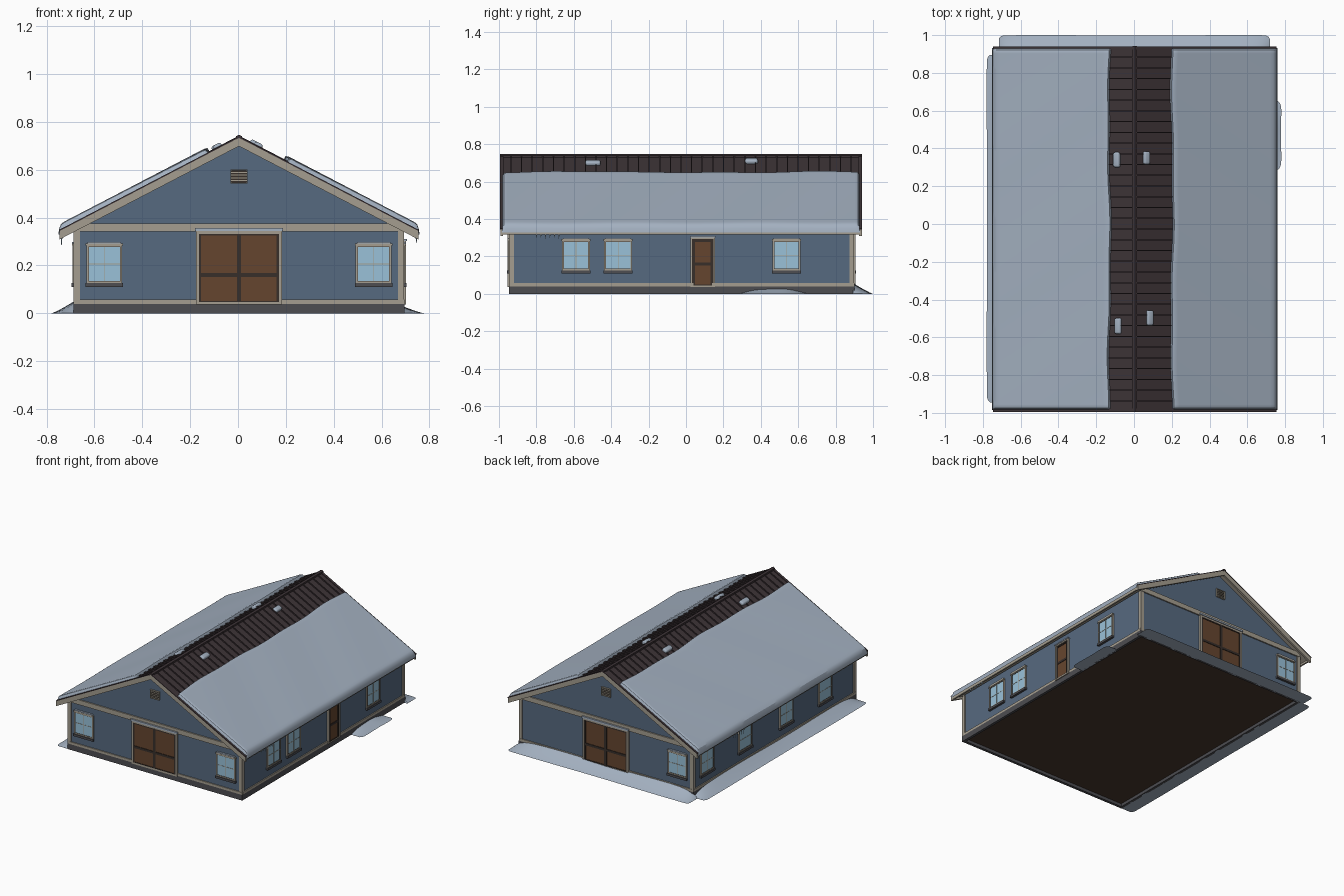
import bpy, bmesh, random
from math import sin, cos, pi, sqrt
from mathutils import Matrix, Vector

if "Cube" in bpy.data.objects:
    bpy.data.objects.remove(bpy.data.objects["Cube"])

random.seed(4)
XH, Y0, Y1 = 0.685, -0.94, 0.893          # wall extents
RH, RY0, RY1 = 0.75, -0.993, 0.94         # roof extents
SHIFT = Vector((0.004, 0, 0))
def roof_z(x): return 0.735 - 0.52 * abs(x)

def mat(name, hexa):
    m = bpy.data.materials.new(name)
    lin = [(int(hexa[i:i + 2], 16) / 255) ** 2.2 for i in (0, 2, 4)]
    m.diffuse_color = (*lin, 1)
    m.use_nodes = True
    m.node_tree.nodes["Principled BSDF"].inputs["Base Color"].default_value = m.diffuse_color
    return m

BLUE, TRIM = mat("blue_siding", "57697f"), mat("trim", "a39c8e")
DARK, ROOF = mat("dark_frame", "3a322e"), mat("roof_metal", "40373a")
BROWN, GLASS = mat("brown_wood", "654732"), mat("glass", "98c0d8")
STONE, SNOW = mat("stone", "4e4e52"), mat("snow", "a2afbf")
FLOOR, ICE = mat("floor", "4a3a30"), mat("ice", "a8c4d8")

parts = {}
def part(name, m):
    if name not in parts:
        parts[name] = (bmesh.new(), m)
    return parts[name][0]

def box(name, m, a, b):
    bm = part(name, m)
    c = [(p + q) / 2 for p, q in zip(a, b)]
    s = [abs(q - p) for p, q in zip(a, b)]
    bmesh.ops.create_cube(bm, size=1, matrix=Matrix.Translation(c) @ Matrix.Diagonal((*s, 1)))

def loft(name, m, rings):
    bm = part(name, m)
    vs = [[bm.verts.new(p) for p in r] for r in rings]
    n = len(vs[0])
    for a, b in zip(vs, vs[1:]):
        for i in range(n):
            bm.faces.new((a[i], a[(i + 1) % n], b[(i + 1) % n], b[i]))
    bm.faces.new(vs[0])
    bm.faces.new(vs[-1][::-1])

def prism(name, m, pts, y0, y1):
    loft(name, m, [[(x, y, z) for x, z in pts] for y in (y0, y1)])

def chevron(name, m, xh, t0, t1, y0, y1):
    top = [(x, roof_z(x) - t0) for x in (-xh, 0, xh)]
    low = [(x, roof_z(x) - t1) for x in (xh, 0, -xh)]
    prism(name, m, top + low, y0, y1)

# wall frames: u along the wall, n outward, z up
WALL = {"front": lambda u, n, z: (u, Y0 - n, z), "back": lambda u, n, z: (u, Y1 + n, z),
        "right": lambda u, n, z: (XH + n, u, z), "left": lambda u, n, z: (-XH - n, u, z)}

def wbox(name, m, w, u0, u1, z0, z1, n, n0=-0.004):
    box(name, m, WALL[w](u0, n0, z0), WALL[w](u1, n, z1))

def frame(name, m, w, u, hw, z0, z1, t, n):
    wbox(name, m, w, u - hw, u - hw + t, z0, z1, n)
    wbox(name, m, w, u + hw - t, u + hw, z0, z1, n)
    wbox(name, m, w, u - hw + t, u + hw - t, z1 - t, z1, n)
    wbox(name, m, w, u - hw + t, u + hw - t, z0, z0 + t, n)

def window(w, u):
    frame("window_trim", TRIM, w, u, 0.075, 0.126, 0.287, 0.008, 0.010)
    frame("window_frame", DARK, w, u, 0.068, 0.132, 0.280, 0.003, 0.009)
    wbox("window_glass", GLASS, w, u - 0.066, u + 0.066, 0.134, 0.278, 0.007)
    wbox("window_muntin", TRIM, w, u - 0.0015, u + 0.0015, 0.134, 0.278, 0.0085)
    wbox("window_muntin", TRIM, w, u - 0.066, u + 0.066, 0.205, 0.208, 0.0085)
    wbox("window_sill", STONE, w, u - 0.078, u + 0.078, 0.110, 0.126, 0.016)
    wbox("window_head", TRIM, w, u - 0.078, u + 0.078, 0.283, 0.293, 0.014)
    wbox("window_snow_cap", SNOW, w, u - 0.070, u + 0.070, 0.293, 0.299, 0.013)

def barn_door(w):
    frame("barn_door_trim", TRIM, w, 0, 0.180, 0.036, 0.344, 0.012, 0.014)
    wbox("barn_door_panel", BROWN, w, -0.168, 0.168, 0.042, 0.334, 0.010)
    for s in (-1, 1):
        frame("barn_door_rails", DARK, w, s * 0.0835, 0.0835, 0.043, 0.334, 0.009, 0.014)
        wbox("barn_door_rails", DARK, w, s * 0.009, s * 0.158, 0.152, 0.168, 0.014)
    wbox("barn_door_snow_cap", SNOW, w, -0.184, 0.184, 0.344, 0.356, 0.020)

# hollow foundation ring, raised floor and walls
for w in WALL:
    a, b = (-XH - 0.007, XH + 0.007) if w in ("front", "back") else (Y0, Y1)
    wbox("foundation", STONE, w, a, b, 0, 0.040, 0.007, -0.012)
box("floor", FLOOR, (-XH, Y0, 0.022), (XH, Y1, 0.038))
prism("walls", BLUE, [(-XH, 0.034), (XH, 0.034), (XH, 0.352), (0, 0.709), (-XH, 0.352)], Y0, Y1)

# base trim, corner boards and gable bands
for w in WALL:
    a, b = (-XH, XH) if w in ("front", "back") else (Y0, Y1)
    wbox("base_trim", TRIM, w, a, b, 0.040, 0.057, 0.007)
    for c, s in ((a, 1), (b, -1)):
        wbox("corner_boards", TRIM, w, c - s * 0.006, c + s * 0.020, 0.040, 0.345, 0.006)
for w in ("front", "back"):
    wbox("gable_band", TRIM, w, -XH, XH, 0.342, 0.376, 0.009)
    barn_door(w)
    # louvred vent
    frame("vent_frame", TRIM, w, 0, 0.036, 0.542, 0.602, 0.005, 0.012)
    wbox("vent_back", DARK, w, -0.032, 0.032, 0.546, 0.598, 0.004)
    for k in range(4):
        wbox("vent_slats", TRIM, w, -0.032, 0.032, 0.553 + k * 0.0115, 0.557 + k * 0.0115, 0.009)

# windows
for w, us in {"front": (-0.563, 0.563), "back": (-0.565,), "right": (-0.588, -0.363, 0.537),
              "left": (0.74, 0.31, -0.155, -0.595)}.items():
    for u in us:
        window(w, u)

# side entry door
D = 0.09
frame("side_door_trim", TRIM, "right", D, 0.066, 0.036, 0.302, 0.009, 0.014)
wbox("side_door_frame", DARK, "right", D - 0.057, D + 0.057, 0.040, 0.294, 0.006)
wbox("side_door", BROWN, "right", D - 0.050, D + 0.050, 0.042, 0.286, 0.009)
frame("side_door_rails", DARK, "right", D, 0.050, 0.042, 0.286, 0.008, 0.012)
wbox("side_door_rails", DARK, "right", D - 0.042, D + 0.042, 0.152, 0.168, 0.012)
wbox("side_door_snow_cap", SNOW, "right", D - 0.068, D + 0.068, 0.302, 0.310, 0.018)

# roof layers, barge boards, fascia, ribs and ridge cap
chevron("roof_sheet", ROOF, RH, 0, 0.010, RY0 + 0.010, RY1 - 0.010)
chevron("soffit", TRIM, RH - 0.006, 0.010, 0.020, RY0 + 0.010, RY1 - 0.010)
for y0, y1 in ((RY0, RY0 + 0.015), (RY1 - 0.015, RY1)):
    chevron("barge_boards", TRIM, RH, 0.001, 0.036, y0, y1)
    chevron("roof_edge_trim", ROOF, RH + 0.001, -0.005, 0.001, y0 - 0.002, y1 + 0.001)
for s in (-1, 1):
    box("eave_fascia", TRIM, (s * 0.736, RY0 + 0.01, 0.318), (s * 0.747, RY1 - 0.01, 0.340))
N = 34
for i in range(1, N):
    y = RY0 + (RY1 - RY0) * i / N
    chevron("roof_ribs", ROOF, RH - 0.002, -0.008, 0.002, y - 0.003, y + 0.003)
chevron("ridge_cap", ROOF, 0.012, -0.012, 0.002, RY0 - 0.002, RY1 + 0.002)

# snow blankets on both slopes
def blanket(name, s, top, nx=24, ny=64):
    bm, grid = part(name, SNOW), []
    ya, yb = -0.984, 0.931
    for j in range(ny + 1):
        tv = (1 - cos(pi * j / ny)) / 2
        y = ya + (yb - ya) * tv
        xi = top + 0.005 * sin(5 * y + s) + 0.003 * sin(13 * y + 2 * s)
        row = []
        for i in range(nx + 1):
            tu = (1 - cos(pi * i / nx)) / 2
            x = xi + (0.755 - xi) * tu
            d = 1
            for dist in (x - xi, 0.755 - x, y - ya, yb - y):
                q = max(0, 1 - dist / 0.018)
                d *= sqrt(max(0, 1 - q * q))
            h = -0.014 + 0.041 * d + 0.0015 * d * sin(9 * y + 6 * x)
            row.append(bm.verts.new((s * x, y, roof_z(x) + h)))
        grid.append(row)
    for a, b in zip(grid, grid[1:]):
        for i in range(nx):
            bm.faces.new((a[i], a[i + 1], b[i + 1], b[i]))
blanket("roof_snow_right", 1, 0.193)
blanket("roof_snow_left", -1, 0.128)

# leftover snow clumps near the ridge: rounded blocks
for x, y, r in ((-0.095, 0.34, 0.040), (0.062, 0.35, 0.034), (-0.088, -0.54, 0.042), (0.080, -0.497, 0.040)):
    M = Matrix.Translation((x, y, roof_z(x) + 0.006)) @ Matrix.Rotation(0.48 if x > 0 else -0.48, 4, 'Y')
    bm = part("snow_clumps", SNOW)
    vs = bmesh.ops.create_cube(bm, size=2, matrix=M @ Matrix.Diagonal((0.019, r, 0.014, 1)))["verts"]
    es = list({e for v in vs for e in v.link_edges})
    bmesh.ops.bevel(bm, geom=es, offset=0.011, segments=4, profile=0.5, affect='EDGES')

# ground drifts against the walls
def drift(name, w, a, b, W, H, k, kw):
    rings, n = [], 40
    for j in range(n + 1):
        t = (1 - cos(pi * j / n)) / 2
        e = abs(2 * t - 1)
        h = H * (1 - 0.97 * e ** k) * (1 + 0.06 * sin(11 * t))
        wd = W * (1 - 0.18 * e ** kw) * (0.985 + 0.015 * sin(9 * t))
        u = a + (b - a) * t
        prof = [(-0.004, 0)] + [(v * wd, h * (1 - v) ** 1.15) for v in (0, 0.2, 0.4, 0.6, 0.8, 0.93)] + [(wd, 0)]
        rings.append([WALL[w](u, p, z) for p, z in prof])
    loft(name, SNOW, rings)
drift("drift_back", "back", -0.72, 0.715, 0.107, 0.055, 14, 90)
drift("drift_left", "left", -0.945, 0.895, 0.099, 0.050, 14, 90)
drift("drift_right", "right", 0.288, 0.65, 0.091, 0.030, 2, 14)

# icicles under the eaves
for s, y0 in ((1, -0.80), (-1, 0.40)):
    for i in range(6):
        L = random.uniform(0.018, 0.042)
        M = Matrix.Translation((s * 0.742, y0 + i * 0.024, 0.320 - L / 2)) @ Matrix.Rotation(pi, 4, 'X')
        bmesh.ops.create_cone(part("icicles", ICE), cap_ends=True, segments=8, radius1=0.004,
                              radius2=0.0004, depth=L, matrix=M)

# turn the collected parts into objects
for name, (bm, m) in parts.items():
    bmesh.ops.translate(bm, verts=bm.verts, vec=SHIFT)
    bmesh.ops.recalc_face_normals(bm, faces=bm.faces)
    me = bpy.data.meshes.new(name)
    bm.to_mesh(me)
    bm.free()
    me.materials.append(m)
    ob = bpy.data.objects.new(name, me)
    bpy.context.collection.objects.link(ob)
    if name.startswith(("snow_clumps", "roof_snow", "drift")):
        bpy.context.view_layer.objects.active = ob
        ob.select_set(True)
        bpy.ops.object.shade_smooth_by_angle()
        ob.select_set(False)
